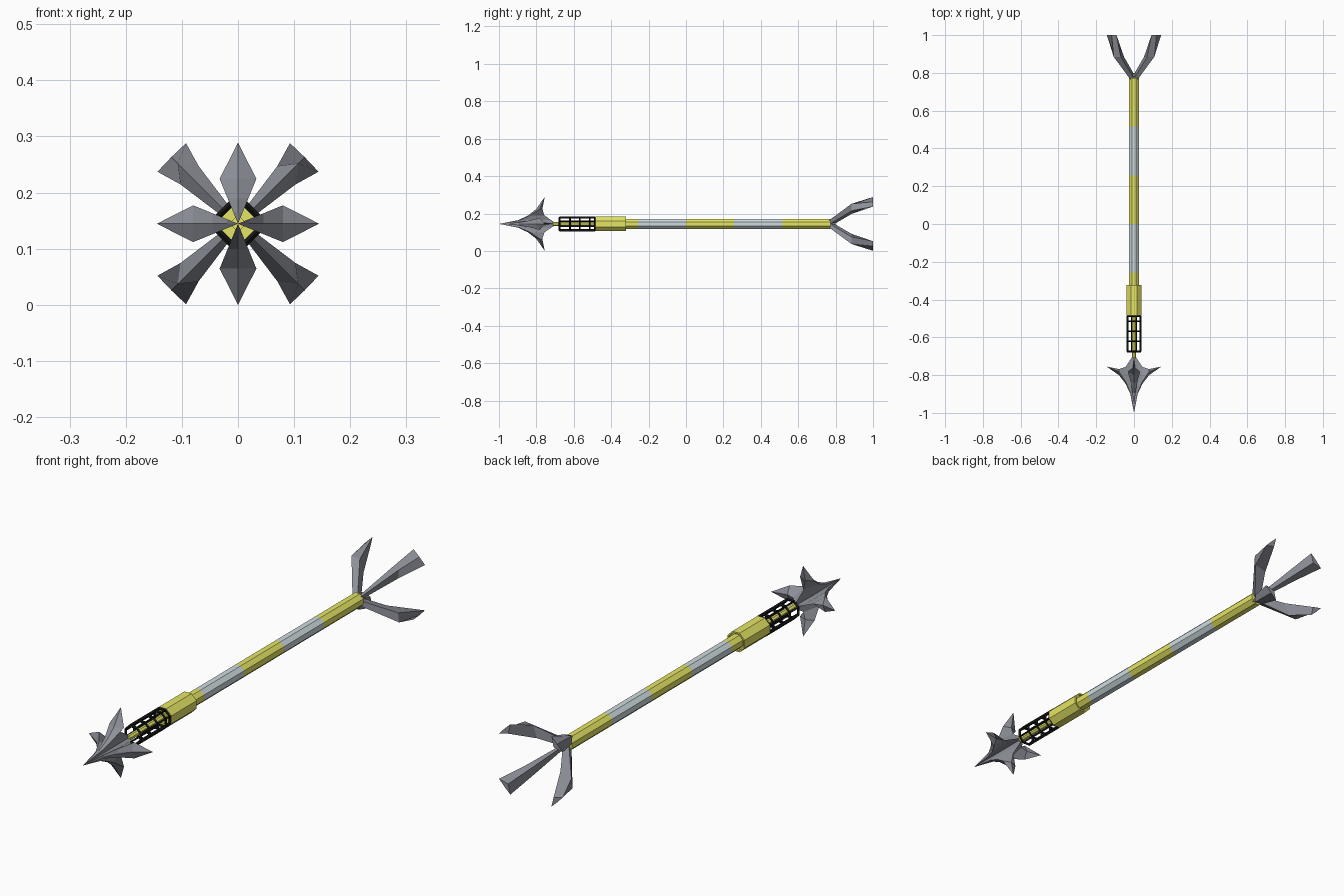
import bpy, bmesh, math
from mathutils import Matrix, Vector

if "Cube" in bpy.data.objects:
    bpy.data.objects.remove(bpy.data.objects["Cube"])

CZ = 0.1445  # height of the long axis


def material(name, rgb):
    m = bpy.data.materials.new(name)
    m.diffuse_color = (*rgb, 1)
    m.use_nodes = True
    m.node_tree.nodes["Principled BSDF"].inputs["Base Color"].default_value = m.diffuse_color
    return m


YELLOW = material("yellow", (0.78, 0.78, 0.13))
PALE = material("pale grey", (0.62, 0.71, 0.74))
STEEL = material("steel grey", (0.27, 0.28, 0.32))
BLACK = material("black", (0.008, 0.008, 0.008))


def finish(name, bm, *mats):
    bmesh.ops.recalc_face_normals(bm, faces=bm.faces)
    mesh = bpy.data.meshes.new(name)
    bm.to_mesh(mesh)
    bm.free()
    ob = bpy.data.objects.new(name, mesh)
    ob.location.z = CZ
    bpy.context.collection.objects.link(ob)
    for m in mats:
        mesh.materials.append(m)
    return ob


def octagon_tube(name, profile, *mats, caps=True):
    """Eight-sided solid along y from (y, flat-to-centre radius) pairs."""
    bm = bmesh.new()
    rings = []
    for y, r in profile:
        R = r / math.cos(math.pi / 8)
        angles = [math.pi / 8 + i * math.pi / 4 for i in range(8)]
        rings.append([bm.verts.new((R * math.cos(a), y, R * math.sin(a))) for a in angles])
    for k, (a, b) in enumerate(zip(rings, rings[1:])):
        for i in range(8):
            j = (i + 1) % 8
            f = bm.faces.new((a[i], a[j], b[j], b[i]))
            f.material_index = k % len(mats)  # alternate the bands
    if caps:
        bm.faces.new(rings[0])
        bm.faces.new(rings[-1])
    return finish(name, bm, *mats)


# Striped shaft, collar, inner rod and tail hub
octagon_tube("shaft", [(y, 0.027) for y in (-0.33, -0.257, 0, 0.257, 0.515, 0.772)],
             YELLOW, PALE)
octagon_tube("collar", [(-0.475, 0.030), (-0.485, 0.030), (-0.485, 0.039),
                        (-0.322, 0.039), (-0.322, 0.033), (-0.332, 0.033)], YELLOW)
octagon_tube("inner_rod", [(-0.71, 0.011), (-0.47, 0.011)], YELLOW)
octagon_tube("tail_hub", [(0.76, 0.012), (0.785, 0.012), (0.80, 0.008)], STEEL)

# Open cage of black bars
cage = octagon_tube("cage", [(y, 0.034) for y in (-0.675, -0.62, -0.567, -0.515, -0.488)],
                    BLACK, caps=False)
wire = cage.modifiers.new("bars", 'WIREFRAME')
wire.thickness = 0.012
wire.use_boundary = True
wire.use_even_offset = False


def spun_four(name, build, start, mat):
    """Four copies of a part around the y axis."""
    bm = bmesh.new()
    for k in range(4):
        rot = Matrix.Rotation(start + k * math.pi / 2, 3, 'Y')

        def vert(r, w, y):
            return bm.verts.new(rot @ Vector((w, y, r)))
        build(bm, vert)
    return finish(name, bm, mat)


# Arrow head: leaf-shaped barbs sweeping back from one tip
def barb(bm, v):
    tip, prong, root = v(0, 0, -1.0), v(0.1445, 0, -0.755), v(0, 0, -0.69)
    # radius, ridge y, edge y, back y
    stations = [(0.02, -0.897, -0.89, -0.72),
                (0.045, -0.845, -0.833, -0.757),
                (0.08, -0.80, -0.782, -0.768)]
    ridge = [tip] + [v(r, 0, y) for r, y, e, b in stations] + [prong]
    back = [root] + [v(r, 0, b) for r, y, e, b in stations] + [prong]
    for s in (-1, 1):
        edge = [None] + [v(r, s * 0.41 * r, e) for r, y, e, b in stations] + [prong]
        bm.faces.new((tip, ridge[1], edge[1]))
        bm.faces.new((tip, edge[1], root))
        bm.faces.new((root, edge[1], back[1]))
        for side in (ridge, back):
            for i in (1, 2):
                bm.faces.new((side[i], side[i + 1], edge[i + 1], edge[i]))
            bm.faces.new((side[3], prong, edge[3]))


spun_four("arrow_head", barb, 0, STEEL)


# Tail fins: flaring ridged vanes on the diagonals
def fin(bm, v):
    # outer ridge (r, y), side edges (r, half width, y), inner keel (r, y)
    stations = [((0.022, 0.76), (0.012, 0.008, 0.775), (0.001, 0.795)),
                ((0.152, 0.885), (0.122, 0.023, 0.885), (0.075, 0.885)),
                ((0.168, 1.0), (0.167, 0.036, 1.0), (0.145, 1.0))]
    rings = [[v(er, -w, ey), v(r, 0, y), v(er, w, ey), v(kr, 0, ky)]
             for (r, y), (er, w, ey), (kr, ky) in stations]
    for a, b in zip(rings, rings[1:]):
        for i in range(4):
            j = (i + 1) % 4
            bm.faces.new((a[i], a[j], b[j], b[i]))
    bm.faces.new(rings[0])
    bm.faces.new(rings[-1])


spun_four("tail_fins", fin, math.pi / 4, STEEL)
